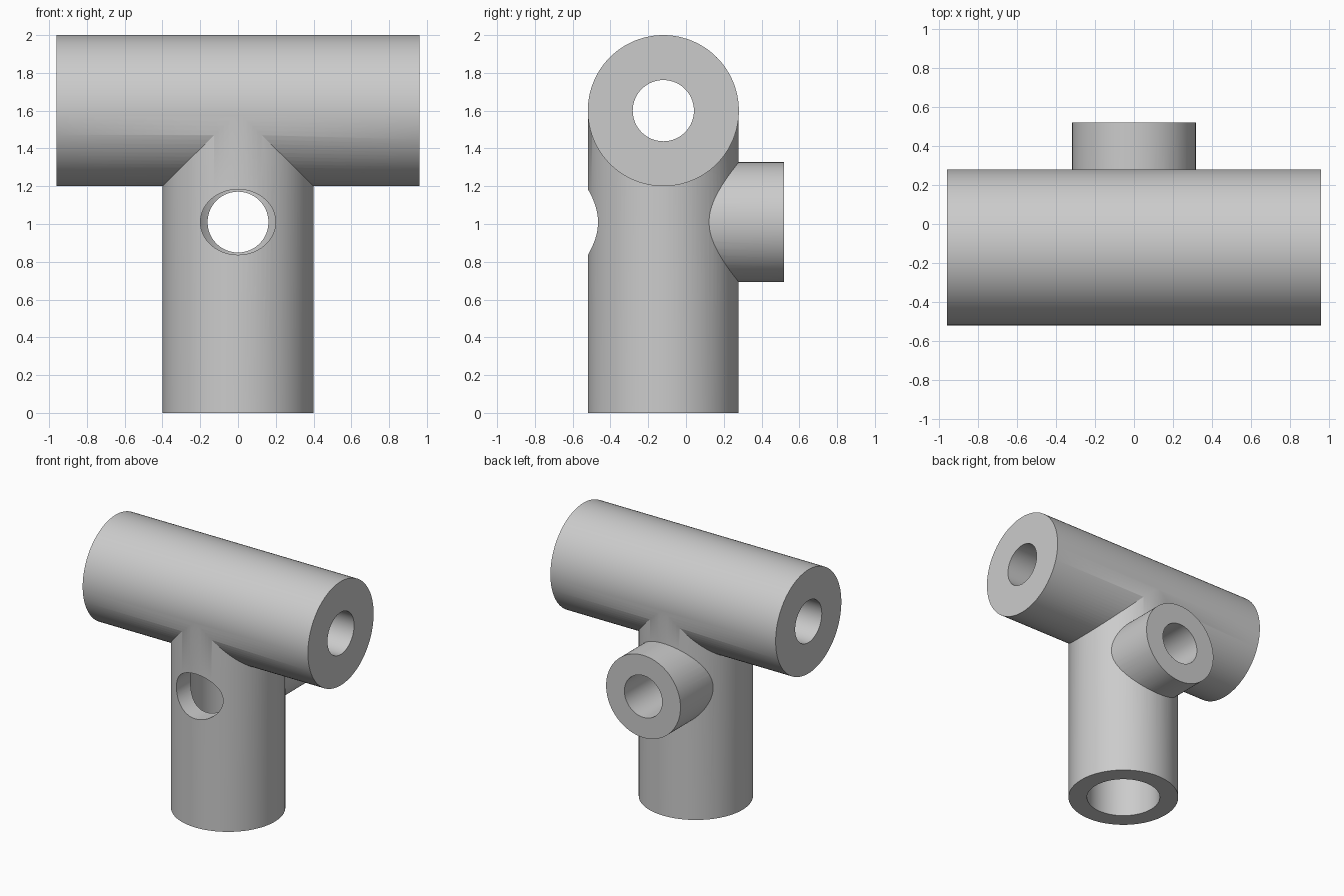
import bpy
from math import pi, radians
from mathutils import Matrix

cube = bpy.data.objects.get("Cube")
if cube:
    bpy.data.objects.remove(cube, do_unlink=True)

grey = bpy.data.materials.new("plain grey")
grey.use_nodes = True
colour = (0.6, 0.6, 0.6, 1)
grey.diffuse_color = colour
grey.node_tree.nodes["Principled BSDF"].inputs["Base Color"].default_value = colour

AXIS_Y = -0.12   # shared depth of the post and crossbar axes
BAR_Z = 1.6      # crossbar axis height
BOSS_Z = 1.01    # side outlet axis height


def cylinder(name, axis, radius, start, end, centre, wide=1.0):
    """Cylinder along an axis; start and end are coordinates on that axis."""
    bpy.ops.mesh.primitive_cylinder_add(vertices=96, radius=radius, depth=end - start)
    ob = bpy.context.object
    ob.name = name
    turn = {"X": Matrix.Rotation(pi / 2, 4, "Y"),
            "Y": Matrix.Rotation(pi / 2, 4, "X"),
            "Z": Matrix.Identity(4)}[axis]
    place = list(centre)
    place["XYZ".index(axis)] = (start + end) / 2
    ob.data.transform(Matrix.Translation(place) @ Matrix.Diagonal((wide, 1, 1, 1)) @ turn)
    ob.data.materials.append(grey)
    return ob


def combine(target, other, operation):
    mod = target.modifiers.new(operation.lower(), "BOOLEAN")
    mod.operation = operation
    mod.solver = "EXACT"
    mod.object = other
    bpy.context.view_layer.objects.active = target
    bpy.ops.object.modifier_apply(modifier=mod.name)
    bpy.data.objects.remove(other, do_unlink=True)


# Solid outer shapes: crossbar, post and rear outlet
bar_centre = (0, AXIS_Y, BAR_Z)
boss_centre = (0, AXIS_Y, BOSS_Z)
fitting = cylinder("pipe_fitting", "X", 0.4, -0.96, 0.96, bar_centre)
combine(fitting, cylinder("post", "Z", 0.399, 0, BAR_Z, bar_centre), "UNION")
combine(fitting, cylinder("rear_outlet", "Y", 0.317, AXIS_Y, 0.52, boss_centre), "UNION")

# Bores through each branch, and the oval opening in the front wall
combine(fitting, cylinder("post_bore", "Z", 0.265, -0.1, BAR_Z, bar_centre), "DIFFERENCE")
combine(fitting, cylinder("bar_bore", "X", 0.162, -1.1, 1.1, bar_centre), "DIFFERENCE")
combine(fitting, cylinder("outlet_bore", "Y", 0.161, AXIS_Y, 0.7, boss_centre), "DIFFERENCE")
combine(fitting, cylinder("front_opening", "Y", 0.173, -0.7, AXIS_Y, boss_centre, 1.15),
        "DIFFERENCE")

# Smooth walls with crisp rims
bpy.ops.object.select_all(action="DESELECT")
fitting.select_set(True)
bpy.context.view_layer.objects.active = fitting
bpy.ops.object.shade_smooth_by_angle(angle=radians(25))
